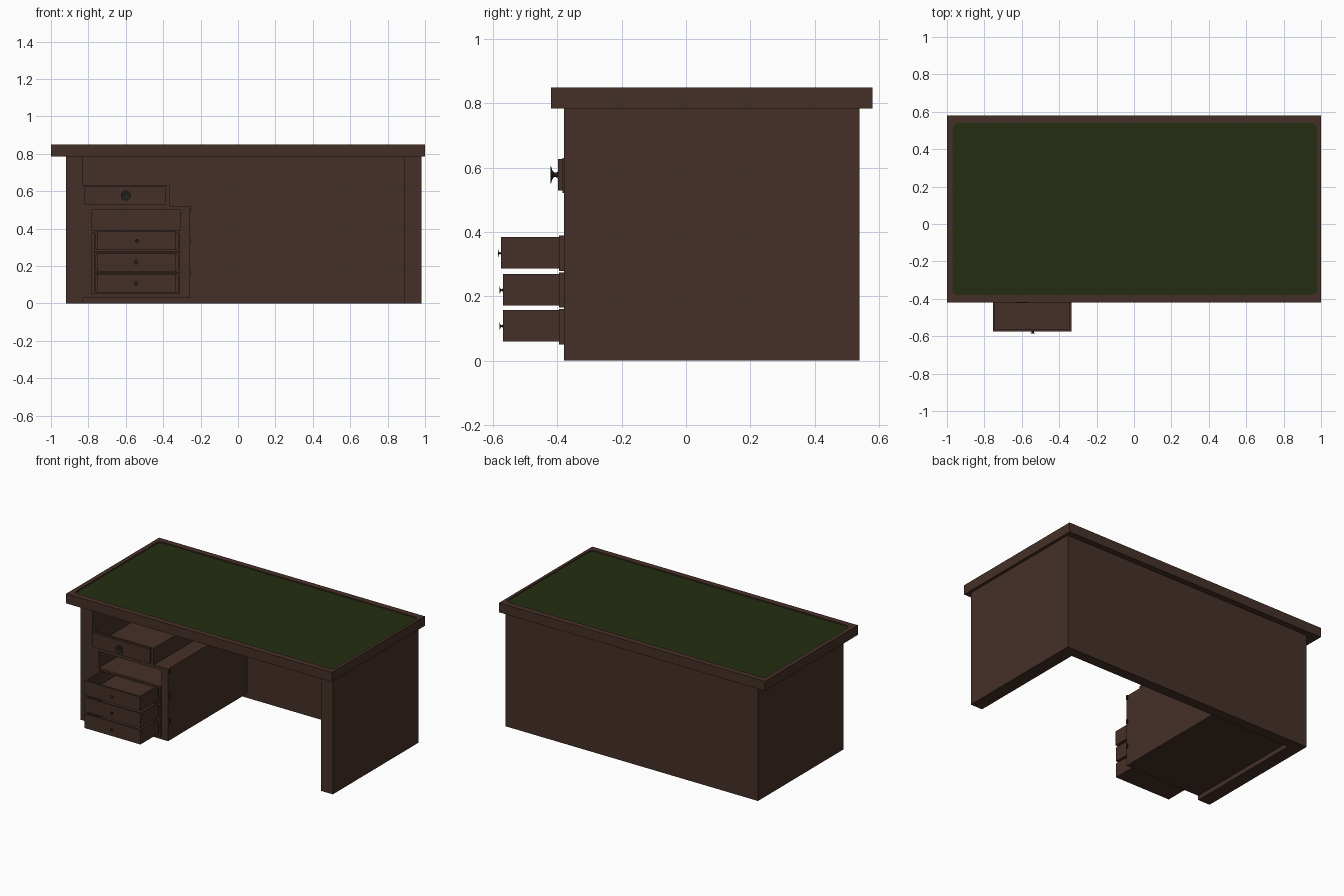
import bpy, bmesh, math
from mathutils import Matrix

if "Cube" in bpy.data.objects:
    bpy.data.objects.remove(bpy.data.objects["Cube"])


def material(name, rgb):
    m = bpy.data.materials.new(name)
    m.diffuse_color = (*rgb, 1)
    m.use_nodes = True
    m.node_tree.nodes["Principled BSDF"].inputs["Base Color"].default_value = m.diffuse_color
    return m


WOOD = material("dark wood", (0.060, 0.030, 0.021))
FELT = material("green felt", (0.018, 0.027, 0.006))
METAL = material("dark bronze", (0.018, 0.014, 0.012))


def finish(name, bm, mat):
    bmesh.ops.recalc_face_normals(bm, faces=bm.faces)
    me = bpy.data.meshes.new(name)
    bm.to_mesh(me)
    bm.free()
    me.materials.append(mat)
    ob = bpy.data.objects.new(name, me)
    bpy.context.collection.objects.link(ob)
    return ob


def add_box(bm, x, y, z):
    c = [(a + b) / 2 for a, b in (x, y, z)]
    s = [b - a for a, b in (x, y, z)]
    bmesh.ops.create_cube(bm, size=1, matrix=Matrix.Translation(c) @ Matrix.Diagonal((*s, 1)))


def boxes(name, parts, mat=WOOD):
    bm = bmesh.new()
    for p in parts:
        add_box(bm, *p)
    return finish(name, bm, mat)


def rounded_plate(name, x, y, z, r, mat):
    bm = bmesh.new()
    vs = []
    for cx, cy, start in ((x[1] - r, y[1] - r, 0), (x[0] + r, y[1] - r, 90),
                          (x[0] + r, y[0] + r, 180), (x[1] - r, y[0] + r, 270)):
        for i in range(7):
            a = math.radians(start + 15 * i)
            vs.append(bm.verts.new((cx + r * math.cos(a), cy + r * math.sin(a), z[0])))
    face = bm.faces.new(vs)
    ext = bmesh.ops.extrude_face_region(bm, geom=[face])
    top = [v for v in ext["geom"] if isinstance(v, bmesh.types.BMVert)]
    bmesh.ops.translate(bm, verts=top, vec=(0, 0, z[1] - z[0]))
    return finish(name, bm, mat)


def frame(x, y, z, w):
    """Four bars around an opening in the xz plane."""
    return [((x[0], x[0] + w), y, z), ((x[1] - w, x[1]), y, z),
            ((x[0] + w, x[1] - w), y, (z[0], z[0] + w)),
            ((x[0] + w, x[1] - w), y, (z[1] - w, z[1]))]


def drawer(name, x, y, z, t=0.012):
    """Open-topped drawer box."""
    inner = (x[0] + t, x[1] - t)
    return boxes(name, [((x[0], x[0] + t), y, z), ((x[1] - t, x[1]), y, z),
                        (inner, (y[0], y[0] + t), z), (inner, (y[1] - t, y[1]), z),
                        (inner, (y[0] + t, y[1] - t), (z[0], z[0] + t))])


def knob(name, x, y, z, r, length):
    """Flared knob turned around the y axis, pointing to the front."""
    prof = [(0, 0), (0.55, 0), (0.3, 0.15), (0.25, 0.5), (0.5, 0.75),
            (1, 0.92), (1, 1), (0.4, 1), (0.3, 0.93), (0, 0.93)]
    bm = bmesh.new()
    vs = [bm.verts.new((x + a * r, y - b * length, z)) for a, b in prof]
    es = [bm.edges.new(p) for p in zip(vs, vs[1:])]
    bmesh.ops.spin(bm, geom=vs + es, cent=(x, y, z), axis=(0, 1, 0),
                   angle=math.tau, steps=20)
    bmesh.ops.remove_doubles(bm, verts=bm.verts, dist=1e-5)
    ob = finish(name, bm, METAL)
    for p in ob.data.polygons:
        p.use_smooth = True
    ob.data.set_sharp_from_angle(angle=math.radians(35))


# Table top with a shallow rounded recess holding the felt
top = boxes("table_top", [((-1, 1), (-0.42, 0.58), (0.785, 0.85))])
cutter = rounded_plate("recess_cutter", (-0.97, 0.98), (-0.38, 0.54), (0.84, 0.9), 0.03, WOOD)
mod = top.modifiers.new("recess", "BOOLEAN")
mod.operation, mod.object, mod.solver = "DIFFERENCE", cutter, "EXACT"
cutter.hide_render = True
cutter.hide_set(True)
rounded_plate("felt_inlay", (-0.97, 0.98), (-0.38, 0.54), (0.838, 0.843), 0.03, FELT)

# Side panels and back panel
boxes("left_side", [((-0.92, -0.83), (-0.38, 0.54), (0, 0.785))])
boxes("right_side", [((0.89, 0.98), (-0.38, 0.54), (0, 0.785))])
boxes("back_panel", [((-0.83, 0.89), (0.47, 0.54), (0, 0.785))])

# Drawer pedestal: hollow cabinet with an open cubby above the drawers
PY = (-0.38, 0.47)
boxes("pedestal", [((-0.83, -0.78), PY, (0.03, 0.52)), ((-0.31, -0.26), PY, (0.03, 0.52)),
                   ((-0.78, -0.31), PY, (0.03, 0.05)), ((-0.78, -0.31), PY, (0.50, 0.52)),
                   ((-0.78, -0.31), PY, (0.38, 0.39))])
boxes("pedestal_hinges", [((-0.26, -0.254), (-0.379, -0.365), (z, z + 0.03))
                          for z in (0.15, 0.32, 0.49)], METAL)

# Three pulled-out pedestal drawers with their frames
for i, (z, y, kx) in enumerate(((0.06, -0.57, -0.545), (0.172, -0.57, -0.545), (0.287, -0.575, -0.54))):
    drawer(f"drawer_{i + 1}", (-0.755, -0.335), (y, 0.2), (z, z + 0.098))
    zf = 0.05 + 0.1145 * i
    boxes(f"drawer_frame_{i + 1}", frame((-0.77, -0.31), (-0.395, -0.37), (zf, zf + 0.11), 0.012))
    knob(f"drawer_knob_{i + 1}", kx, y, z + 0.047, 0.011, 0.01)

# Upper drawer resting on the pedestal
drawer("upper_drawer", (-0.83, -0.365), (-0.385, 0.3), (0.522, 0.63))
boxes("upper_drawer_front", [((-0.82, -0.385), (-0.398, -0.385), (0.53, 0.628))])
knob("upper_drawer_knob", -0.60, -0.397, 0.578, 0.027, 0.025)
